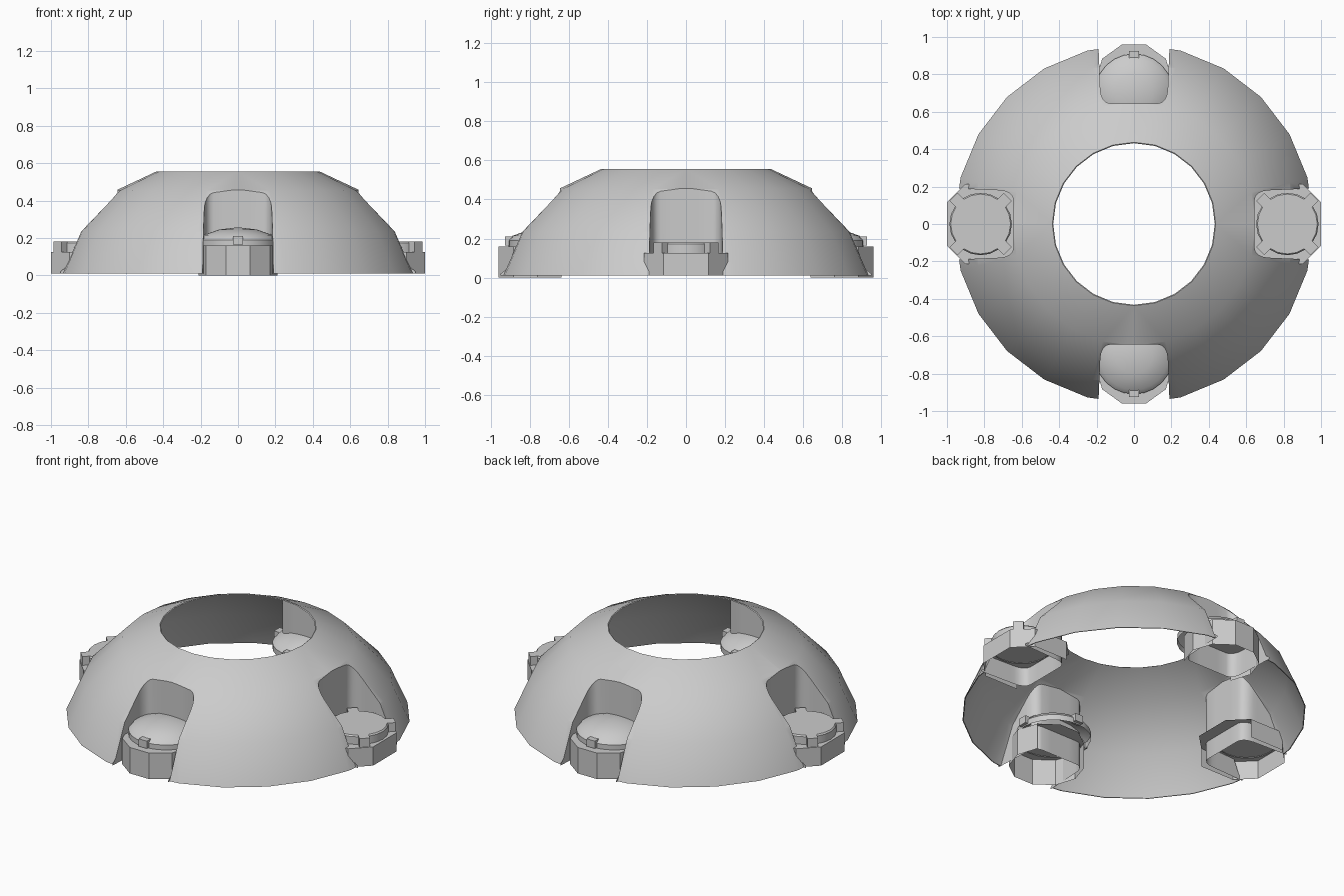
import bpy, bmesh, math
from mathutils import Vector, Matrix
from mathutils.bvhtree import BVHTree

if "Cube" in bpy.data.objects:
    bpy.data.objects.remove(bpy.data.objects["Cube"])

def make(name, bm, smooth=True):
    bmesh.ops.recalc_face_normals(bm, faces=bm.faces)
    me = bpy.data.meshes.new(name)
    bm.to_mesh(me)
    ob = bpy.data.objects.new(name, me)
    bpy.context.collection.objects.link(ob)
    if smooth:
        activate(ob)
        bpy.ops.object.shade_smooth_by_angle(angle=math.radians(32))
    return ob

def activate(ob):
    bpy.ops.object.select_all(action='DESELECT')
    ob.select_set(True)
    bpy.context.view_layer.objects.active = ob

def lathe(bm, profile, n, closed=False, cx=0):
    """Revolve (radius, z) points about a vertical axis at x = cx."""
    rings = []
    for r, z in profile:
        if r == 0:
            rings.append([bm.verts.new((cx, 0, z))] * n)
        else:
            rings.append([bm.verts.new((cx + r * math.cos(2 * math.pi * i / n),
                                        r * math.sin(2 * math.pi * i / n), z)) for i in range(n)])
    pairs = list(zip(rings, rings[1:])) + ([(rings[-1], rings[0])] if closed else [])
    for a, b in pairs:
        for i in range(n):
            j = (i + 1) % n
            bm.faces.new(list(dict.fromkeys([a[i], a[j], b[j], b[i]])))

def box(bm, center, size, angle, pivot_x):
    m = (Matrix.Translation((pivot_x, 0, 0)) @ Matrix.Rotation(angle, 4, 'Z')
         @ Matrix.Translation(center) @ Matrix.Diagonal((*size, 1)))
    bmesh.ops.create_cube(bm, size=1, matrix=m)

def turn(bm, angle):
    bmesh.ops.rotate(bm, verts=bm.verts, cent=(0, 0, 0), matrix=Matrix.Rotation(angle, 3, 'Z'))

# Dome: thin 24-sided shell, open at top and bottom
outer = [(0.96, 0.01), (0.862, 0.235), (0.65, 0.455), (0.437, 0.555)]
inner = [(r - 0.005, z - (0.004 if i else 0)) for i, (r, z) in enumerate(outer)][::-1]
bm = bmesh.new()
lathe(bm, outer, 24)
tree = BVHTree.FromBMesh(bm)
bm.free()
bm = bmesh.new()
lathe(bm, outer + inner, 24, closed=True)
dome = make("dome", bm, smooth=False)

# Niche outline in plan, opening towards +x
half = [(0.95 - 0.23 * i / 8, 0.19 - 0.01 * i / 8) for i in range(9)]
half += [(0.72 - 0.075 * math.sin(math.radians(a)), 0.13 + 0.05 * math.cos(math.radians(a)))
         for a in (22, 45, 67, 90)]
half += [(0.645, 0.065)]
outline = half + [(0.645, 0)] + [(x, -y) for x, y in half[::-1]]

# Cut the four niches
for k in range(4):
    bm = bmesh.new()
    plan = [(1.2, 0.195)] + outline + [(1.2, -0.195)]
    f = bm.faces.new([bm.verts.new((x, y, -0.2)) for x, y in plan])
    ext = bmesh.ops.extrude_face_region(bm, geom=[f])
    bmesh.ops.translate(bm, vec=(0, 0, 1), verts=[v for v in ext['geom'] if isinstance(v, bmesh.types.BMVert)])
    turn(bm, k * math.pi / 2)
    cutter = make("niche_cutter", bm, smooth=False)
    cutter.hide_render = True
    mod = dome.modifiers.new("cut", 'BOOLEAN')
    mod.operation = 'DIFFERENCE'
    mod.solver = 'EXACT'
    mod.object = cutter
    activate(dome)
    bpy.ops.object.modifier_apply(modifier=mod.name)
    bpy.data.objects.remove(cutter)
activate(dome)
bpy.ops.object.shade_smooth_by_angle(angle=math.radians(32))

def niche_wall(name, angle):
    """Vertical U-shaped wall reaching up to the dome surface."""
    bm = bmesh.new()
    cols = []
    for x, y in outline:
        hit = tree.ray_cast(Vector((x, y, 2)), Vector((0, 0, -1)))[0]
        z = max(hit.z, 0.02) if hit else 0.02
        cols.append((bm.verts.new((x, y, 0.01)), bm.verts.new((x, y, z))))
    for a, b in zip(cols, cols[1:]):
        bm.faces.new((a[0], b[0], b[1], a[1]))
    turn(bm, angle)
    make(name, bm)

def housing(name, plan, z0, z1, cut, angle):
    """Faceted housing: top plate plus walls around the outer side."""
    bm = bmesh.new()
    top = [bm.verts.new((x, y, z1)) for x, y in plan]
    low = [bm.verts.new((x, y, z0)) for x, y in plan]
    bm.faces.new(top)
    n = len(plan)
    for i in range(n):
        j = (i + 1) % n
        if plan[i][0] + plan[j][0] > 2 * cut:
            bm.faces.new((low[i], low[j], top[j], top[i]))
    turn(bm, angle)
    make(name, bm, smooth=False)

# Side units (left, right): chamfered housing and flat pad with four diagonal tabs
cx, a, h = 0.785, 0.215, 0.115
octagon = [(cx + x, y) for x, y in ((a, -h), (a, h), (h, a), (-h, a), (-a, h), (-a, -h), (-h, -a), (h, -a))]
for side, ang in (("right", 0), ("left", math.pi)):
    niche_wall(side + "_niche", ang)
    housing(side + "_housing", octagon, 0.01, 0.125, 0.66, ang)
    bm = bmesh.new()
    lathe(bm, [(0.167, 0.12), (0.167, 0.172), (0.16, 0.18), (0, 0.18)], 20, cx=0.82)
    for k in range(4):
        box(bm, (0.18, 0, 0.153), (0.05, 0.06, 0.054), math.radians(45 + 90 * k), 0.82)
    turn(bm, ang)
    make(side + "_pad", bm)

# Front and back units: ten-sided housing and shallow conical cap with four tabs
decagon = [(0.76 + 0.21 * math.cos(math.radians(18 + 36 * i)),
            0.21 * math.sin(math.radians(18 + 36 * i))) for i in range(10)]
for side, ang in (("front", -math.pi / 2), ("back", math.pi / 2)):
    niche_wall(side + "_niche", ang)
    housing(side + "_housing", decagon, 0.0, 0.16, 0.66, ang)
    bm = bmesh.new()
    lathe(bm, [(0.21, 0.155), (0.21, 0.19), (0.187, 0.215), (0.1, 0.245), (0, 0.257)], 24, cx=0.70)
    for k in range(4):
        box(bm, (0.205, 0, 0.187), (0.042, 0.055, 0.046), math.radians(90 * k), 0.70)
    turn(bm, ang)
    make(side + "_cap", bm)
